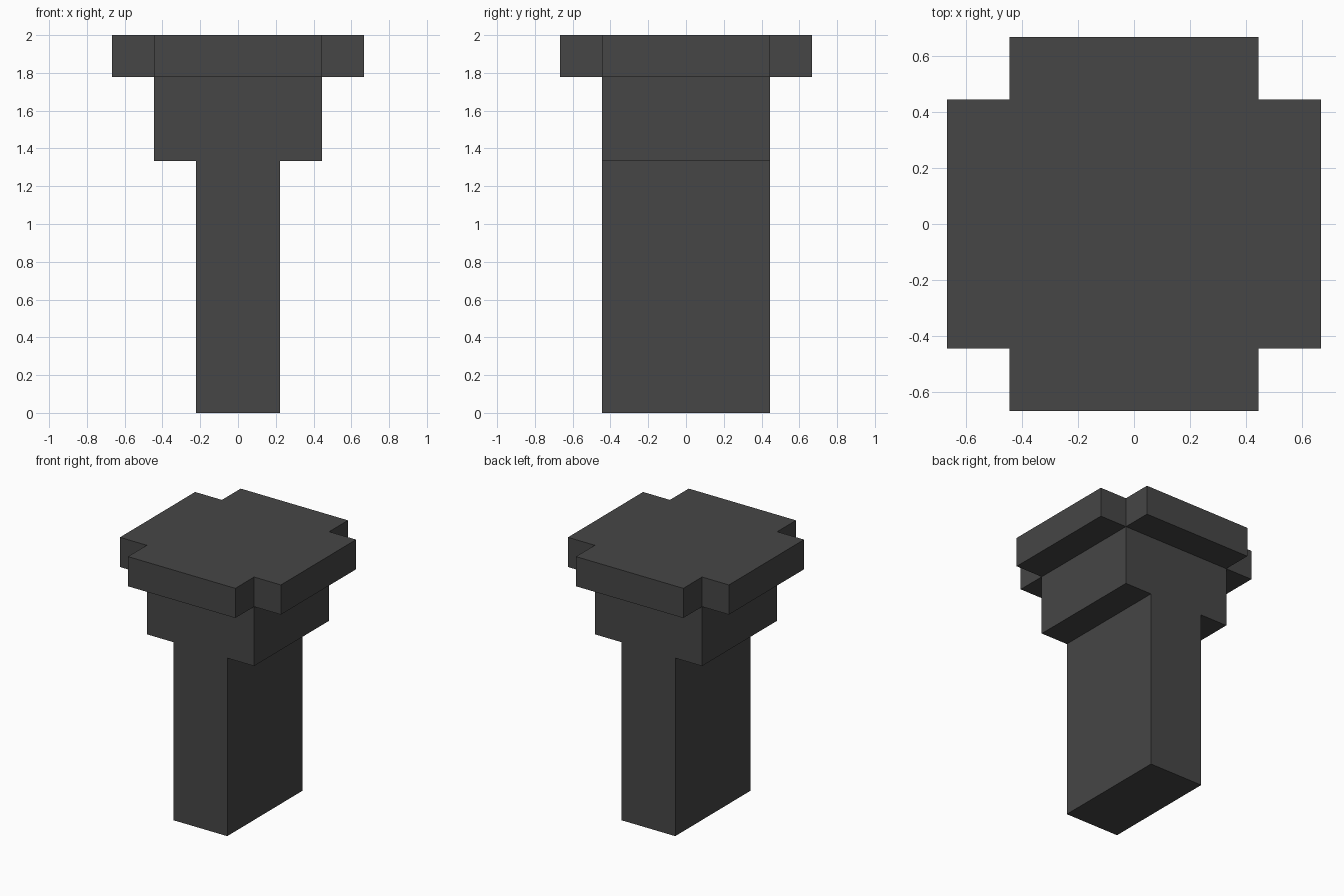
import bpy, bmesh
from mathutils import Vector

cube = bpy.data.objects.get("Cube")
if cube:
    bpy.data.objects.remove(cube, do_unlink=True)

U = 2 / 9  # grid module: the model is nine units tall

# Single dark grey material
grey = bpy.data.materials.new("dark_grey")
grey.use_nodes = True
colour = (0.061, 0.061, 0.061, 1)
grey.diffuse_color = colour
bsdf = next(n for n in grey.node_tree.nodes if n.type == 'BSDF_PRINCIPLED')
bsdf.inputs["Base Color"].default_value = colour
bsdf.inputs["Roughness"].default_value = 0.8


def extrude_outline(name, outline, to_3d, direction):
    """Make a flat-faced solid by extruding a closed outline."""
    bm = bmesh.new()
    face = bm.faces.new([bm.verts.new(Vector(to_3d(a, b)) * U) for a, b in outline])
    result = bmesh.ops.extrude_face_region(bm, geom=[face], use_keep_orig=True)
    verts = [g for g in result["geom"] if isinstance(g, bmesh.types.BMVert)]
    bmesh.ops.translate(bm, verts=verts, vec=Vector(direction) * U)
    bmesh.ops.recalc_face_normals(bm, faces=bm.faces)
    mesh = bpy.data.meshes.new(name)
    bm.to_mesh(mesh)
    bm.free()
    mesh.materials.append(grey)
    obj = bpy.data.objects.new(name, mesh)
    bpy.context.collection.objects.link(obj)
    return obj


# Narrow shaft widening into a square neck: T profile extruded along y
half = [(1, 0), (1, 6), (2, 6), (2, 8)]
profile = half + [(-x, z) for x, z in reversed(half)]
extrude_outline("shaft_and_neck", profile, lambda x, z: (x, -2, z), (0, 4, 0))

# Top plate: square with notched corners, extruded upward
corner = [(3, 2), (2, 2), (2, 3)]
plus = []
for _ in range(4):
    plus += corner
    corner = [(-y, x) for x, y in corner]
extrude_outline("top_plate", plus, lambda x, y: (x, y, 8), (0, 0, 1))
